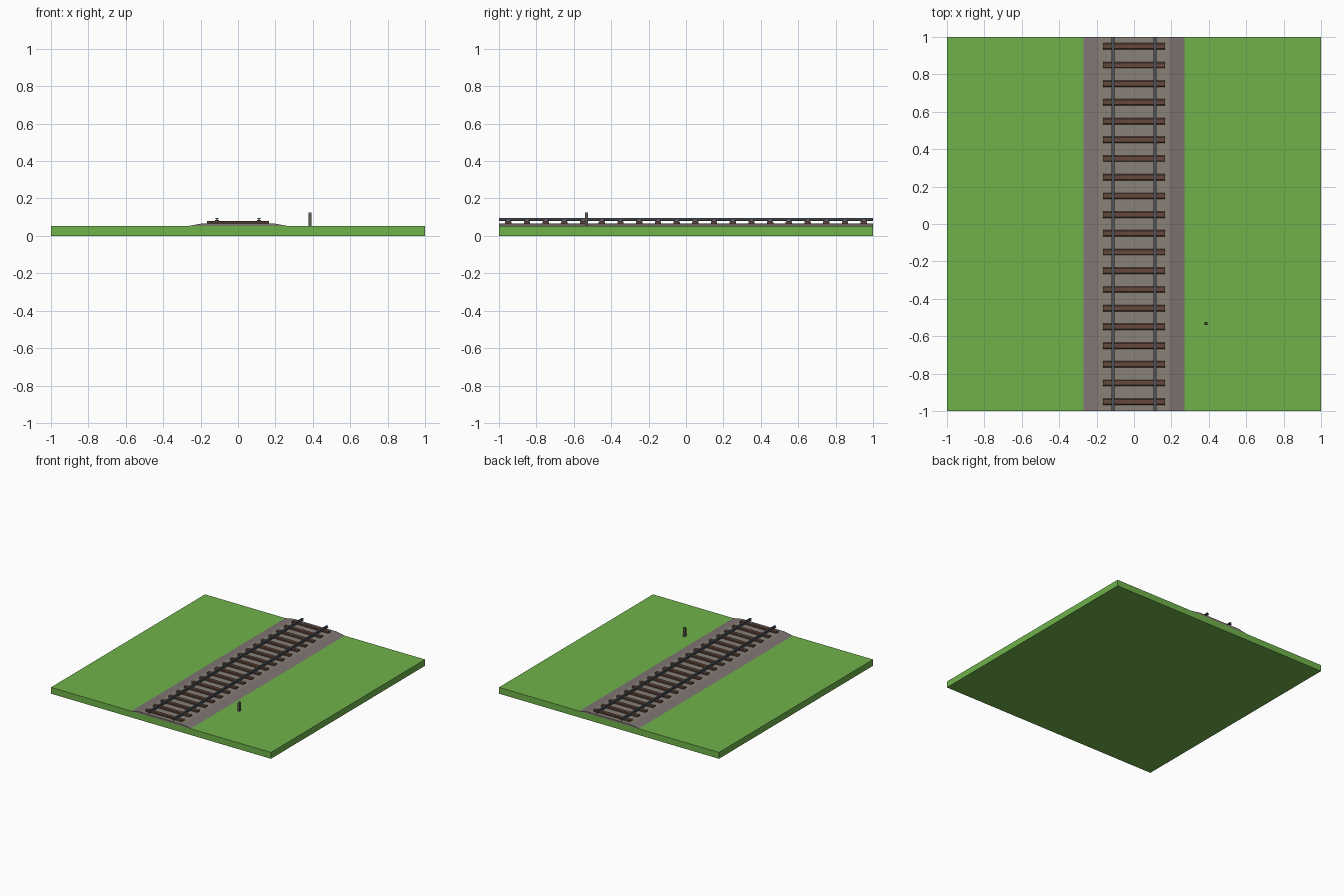
import bpy, bmesh

cube = bpy.data.objects.get("Cube")
if cube:
    bpy.data.objects.remove(cube, do_unlink=True)


def material(name, r, g, b):
    m = bpy.data.materials.new(name)
    m.use_nodes = True
    m.diffuse_color = (r, g, b, 1)
    m.node_tree.nodes["Principled BSDF"].inputs["Base Color"].default_value = (r, g, b, 1)
    return m


GRASS = material("grass green", 0.16, 0.45, 0.07)
SLOPE = material("ballast slope grey", 0.21, 0.18, 0.17)
STONE = material("ballast top grey", 0.25, 0.22, 0.19)
WOOD = material("sleeper brown", 0.13, 0.065, 0.045)
STEEL = material("rail steel", 0.075, 0.085, 0.10)
CLIP = material("clip grey", 0.16, 0.17, 0.18)
POST = material("post grey brown", 0.12, 0.105, 0.085)
MOSS = material("post cap olive", 0.10, 0.15, 0.06)


def finish(name, bm, *mats):
    bmesh.ops.recalc_face_normals(bm, faces=bm.faces)
    mesh = bpy.data.meshes.new(name)
    bm.to_mesh(mesh)
    bm.free()
    for m in mats:
        mesh.materials.append(m)
    obj = bpy.data.objects.new(name, mesh)
    bpy.context.collection.objects.link(obj)
    return obj


def box(name, center, size, mat):
    bm = bmesh.new()
    bmesh.ops.create_cube(bm, size=1)
    bmesh.ops.scale(bm, vec=size, verts=bm.verts)
    bmesh.ops.translate(bm, vec=center, verts=bm.verts)
    return finish(name, bm, mat)


def extrude(name, profile, *mats, axis="y", half=1.0):
    """Sweep a closed profile (horizontal, z) along x or y."""
    bm = bmesh.new()
    if axis == "y":
        pts, vec = [(a, -half, z) for a, z in profile], (0, 2 * half, 0)
    else:
        pts, vec = [(-half, a, z) for a, z in profile], (2 * half, 0, 0)
    face = bm.faces.new([bm.verts.new(p) for p in pts])
    new = bmesh.ops.extrude_face_region(bm, geom=[face], use_keep_orig=True)["geom"]
    bmesh.ops.translate(bm, vec=vec, verts=[v for v in new if isinstance(v, bmesh.types.BMVert)])
    return finish(name, bm, *mats)


def mirrored(half):
    return half + [(-x, z) for x, z in reversed(half)]


# Ground slab
box("ground", (0, 0, 0.026), (2, 2, 0.052), GRASS)

# Gravel bed, with a lighter flat top
bed = extrude("ballast_bed", mirrored([(0.27, 0.05), (0.27, 0.052), (0.19, 0.067)]), SLOPE, STONE)
for p in bed.data.polygons:
    p.material_index = int(p.normal.z > 0.995)

# Sleepers with chamfered upper edges, and rail clips
tie = extrude("sleeper", mirrored([(0.017, 0.065), (0.017, 0.075), (0.012, 0.08)]),
              WOOD, axis="x", half=0.166)
clip = box("rail_clip", (0, 0, 0.081), (0.022, 0.018, 0.006), CLIP)
for i in range(20):
    y = -0.95 + 0.1 * i
    t = tie if i == 0 else bpy.data.objects.new("sleeper", tie.data)
    if i:
        bpy.context.collection.objects.link(t)
    t.location.y = y
    for side in (-1, 1):
        c = clip if i == 0 and side < 0 else bpy.data.objects.new("rail_clip", clip.data)
        if c is not clip:
            bpy.context.collection.objects.link(c)
        c.location = (side * 0.112, y, 0)

# Rails: foot, web and head
section = mirrored([(0.009, 0.079), (0.009, 0.082), (0.003, 0.084),
                    (0.003, 0.089), (0.007, 0.090), (0.007, 0.095)])
for name, x in (("right_rail", -0.112), ("left_rail", 0.112)):
    extrude(name, section, STEEL).location.x = x

# Marker post with a tapered cap
box("marker_post", (0.385, -0.532, 0.083), (0.018, 0.018, 0.07), POST)
bm = bmesh.new()
bmesh.ops.create_cube(bm, size=1)
bmesh.ops.scale(bm, vec=(0.018, 0.018, 0.008), verts=bm.verts)
top = [v for v in bm.verts if v.co.z > 0]
bmesh.ops.scale(bm, vec=(0.65, 0.65, 1), verts=top)
bmesh.ops.translate(bm, vec=(0.385, -0.532, 0.122), verts=bm.verts)
finish("post_cap", bm, MOSS)
